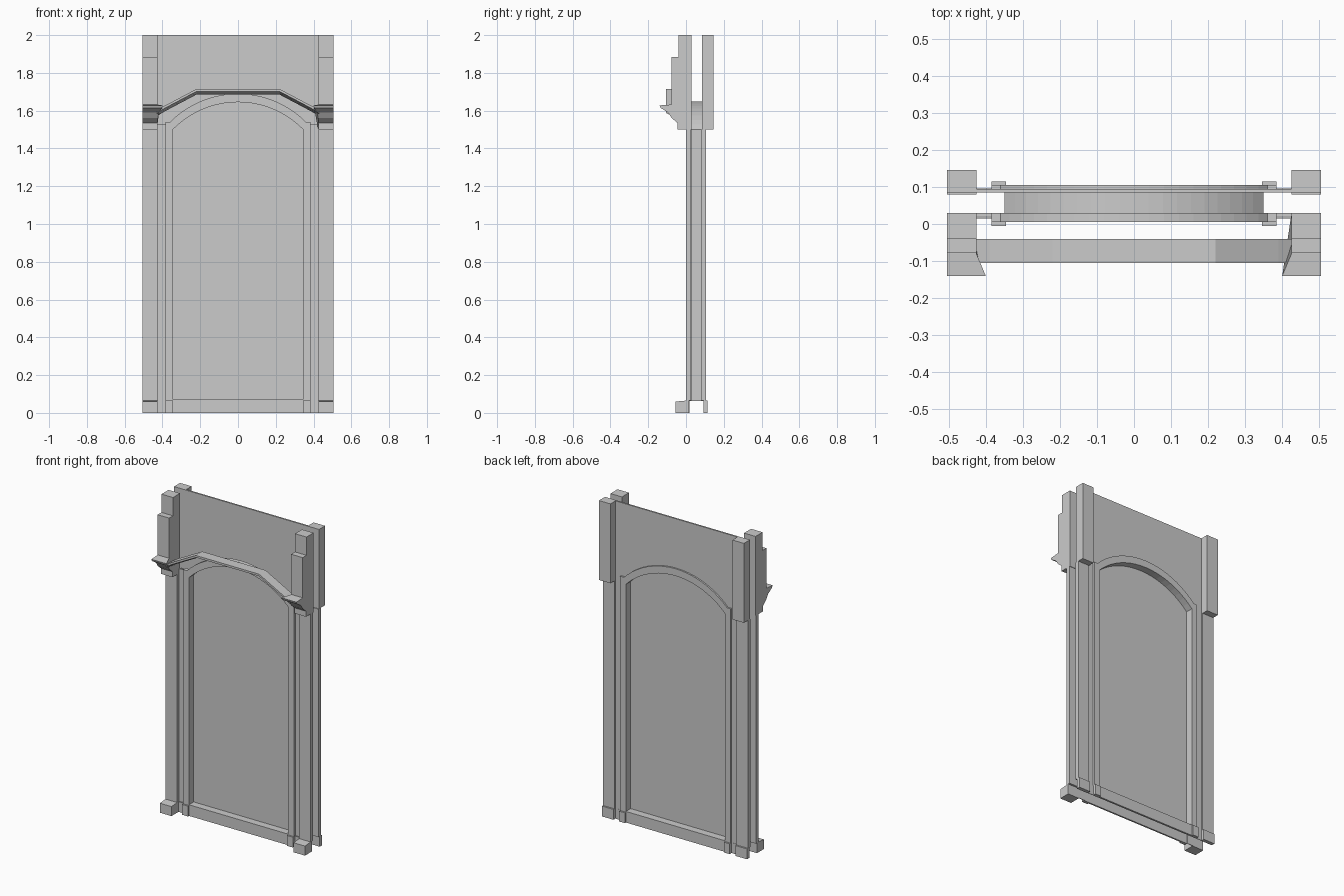
import bpy, bmesh, math
from mathutils import Vector

cube = bpy.data.objects.get("Cube")
if cube:
    bpy.data.objects.remove(cube, do_unlink=True)

stone = bpy.data.materials.new("pale_grey_stone")
stone.use_nodes = True
stone.diffuse_color = (0.6, 0.6, 0.6, 1)
stone.node_tree.nodes["Principled BSDF"].inputs["Base Color"].default_value = (0.6, 0.6, 0.6, 1)


def finish(name, bm):
    bmesh.ops.recalc_face_normals(bm, faces=bm.faces)
    mesh = bpy.data.meshes.new(name)
    bm.to_mesh(mesh)
    bm.free()
    mesh.materials.append(stone)
    obj = bpy.data.objects.new(name, mesh)
    bpy.context.collection.objects.link(obj)
    return obj


def prism(name, points, depth):
    """Extrude a flat outline of 3D points along the depth vector."""
    bm = bmesh.new()
    face = bm.faces.new([bm.verts.new(p) for p in points])
    result = bmesh.ops.extrude_face_region(bm, geom=[face], use_keep_orig=True)
    verts = [g for g in result["geom"] if isinstance(g, bmesh.types.BMVert)]
    bmesh.ops.translate(bm, verts=verts, vec=depth)
    return finish(name, bm)


def front_prism(name, outline, y0, y1):
    return prism(name, [(x, y0, z) for x, z in outline], Vector((0, y1 - y0, 0)))


def box(name, x0, x1, y0, y1, z0, z1):
    return front_prism(name, [(x0, z0), (x1, z0), (x1, z1), (x0, z1)], y0, y1)


def mirrored(obj):
    mod = obj.modifiers.new("mirror_sides", "MIRROR")
    mod.use_axis[0] = True
    return obj


def arc(half, spring, crown, steps=20):
    """Points of a segmental arch from -x to +x."""
    rise = crown - spring
    radius = (half * half + rise * rise) / (2 * rise)
    angle = math.asin(half / radius)
    return [(radius * math.sin(a), crown - radius + radius * math.cos(a))
            for a in (angle * (2 * i / steps - 1) for i in range(steps + 1))]


IN, JAMB, PIER, EDGE = 0.345, 0.385, 0.425, 0.505
SILL, SPRING = 0.065, 1.5
opening = arc(IN, SPRING, 1.645)

# Rear wall with the arched opening
wall = [(-IN, SILL)] + opening + [(IN, SILL), (PIER, SILL), (PIER, 2), (-PIER, 2), (-PIER, SILL)]
front_prism("rear_wall", wall, 0.085, 0.095)

# Recessed panel and the lining that surrounds it
front_prism("recessed_panel", [(-IN, SILL)] + opening + [(IN, SILL)], 0.052, 0.058)
lining = arc(IN + 0.004, SPRING, 1.649)
front_prism("opening_lining",
            [(-IN, SILL)] + opening + [(IN, SILL), (IN + 0.004, SILL)]
            + lining[::-1] + [(-IN - 0.004, SILL)], 0.028, 0.087)
box("opening_sill", -IN, IN, 0.005, 0.105, SILL - 0.002, 0.07)

# Casing, repeated on the front and the rear
ring = opening + arc(0.365, 1.535, 1.69)[::-1]
for side, face, inner, plinth in (("front", 0.005, 0.03, -0.005), ("rear", 0.105, 0.085, 0.115)):
    back = 0.015 if side == "front" else 0.093
    front_prism(side + "_arch_casing", ring, face, inner)
    mirrored(box(side + "_jamb", IN, JAMB, face, inner, SILL, 1.54))
    mirrored(box(side + "_jamb_plinth", IN, JAMB, plinth, back, 0, SILL))
    box(side + "_skirting", -IN, IN, face, back, 0, 0.07)
    mirrored(box(side + "_corner_skirting", JAMB, PIER, back, back + 0.003, 0, SILL))

# Pilasters
mirrored(box("front_side_strip", JAMB, PIER, 0.02, 0.03, SILL, 1.53))
mirrored(box("front_pilaster", PIER, EDGE, 0.0, 0.027, SILL, SPRING))
mirrored(box("rear_pilaster", PIER, EDGE, 0.08, 0.105, SILL, SPRING))
mirrored(box("rear_upper_block", PIER, EDGE, 0.085, 0.145, SPRING, 2))
mirrored(box("rear_pilaster_base", PIER, EDGE, 0.092, 0.115, 0, SILL))
base = [(-0.055, 0), (0.015, 0), (0.015, SILL), (0, SILL), (-0.055, 0.06)]
mirrored(prism("front_pilaster_base", [(PIER, y, z) for y, z in base], Vector((EDGE - PIER, 0, 0))))

# Stepped upper block above the cornice
block = [(0.03, 1.6), (0.03, 2), (-0.04, 2), (-0.04, 1.885), (-0.078, 1.885), (-0.078, 1.6)]
mirrored(prism("front_upper_block", [(PIER, y, z) for y, z in block], Vector((EDGE - PIER, 0, 0))))

# Cornice whose inner end flares out toward the tip
profile = [(0.03, 1.628), (-0.08, 1.632), (-0.14, 1.628), (-0.135, 1.615), (-0.095, 1.59),
           (-0.075, 1.56), (-0.045, 1.535), (-0.045, SPRING), (0.03, SPRING)]
cornice = prism("cornice", [(PIER, y, z) for y, z in profile], Vector((EDGE - PIER, 0, 0)))
for v in cornice.data.vertices:
    if v.co.x < PIER + 0.01 and v.co.y < -0.08:
        v.co.x -= (-0.08 - v.co.y) * 0.42
mirrored(cornice)

# Raised hood moulding swept between the cornices
path = [(-0.43, 1.6), (-0.39, 1.625), (-0.22, 1.715), (0.22, 1.715), (0.39, 1.625), (0.43, 1.6)]
section = [(-0.105, 0), (-0.105, -0.013), (-0.085, -0.022), (-0.04, -0.03), (-0.04, 0)]
bm = bmesh.new()
loops = [[bm.verts.new((x, y, z + dz)) for y, dz in section] for x, z in path]
for a, b in zip(loops, loops[1:]):
    for i in range(len(section)):
        j = (i + 1) % len(section)
        bm.faces.new((a[i], a[j], b[j], b[i]))
bm.faces.new(loops[0])
bm.faces.new(loops[-1])
finish("hood_moulding", bm)
